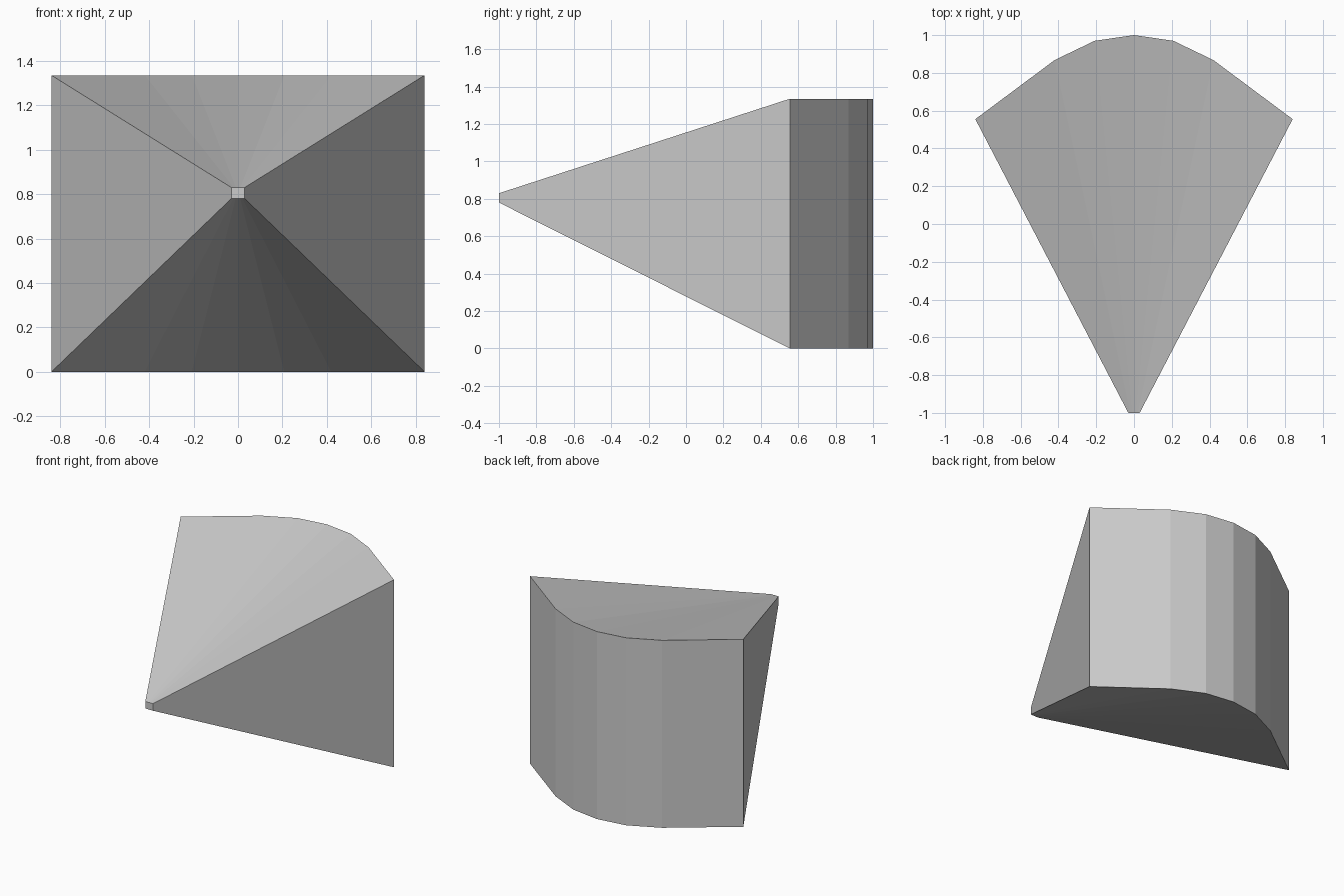
import bpy
import bmesh

cube = bpy.data.objects.get("Cube")
if cube:
    bpy.data.objects.remove(cube, do_unlink=True)

# Plain grey material
color = (0.6, 0.6, 0.6, 1.0)
grey = bpy.data.materials.new("plain_grey")
grey.use_nodes = True
grey.diffuse_color = color
grey.node_tree.nodes["Principled BSDF"].inputs["Base Color"].default_value = color

# Plan of the curved back wall, mirrored about the centre
half = [(0.84, 0.555), (0.42, 0.868), (0.208, 0.97)]
arc = [(-x, y) for x, y in half] + [(0, 1)] + half[::-1]

TIP_HALF_WIDTH = 0.03
TIP_LOW, TIP_HIGH = 0.78, 0.83
HEIGHT = 1.335
last = len(arc) - 1

bm = bmesh.new()


def row(points, z):
    return [bm.verts.new((x, y, z)) for x, y in points]


# Four matching rows: small front tip and tall curved back
tip = [(TIP_HALF_WIDTH * (2 * i / last - 1), -1) for i in range(last + 1)]
rows = [row(tip, TIP_LOW), row(tip, TIP_HIGH), row(arc, HEIGHT), row(arc, 0)]

# Skin around the rows: tip, top, back wall and underside
for a, b in zip(rows, rows[1:] + rows[:1]):
    for i in range(last):
        bm.faces.new((a[i], a[i + 1], b[i + 1], b[i]))

# Flat left and right sides
for i in (0, last):
    bm.faces.new([r[i] for r in rows])

bmesh.ops.recalc_face_normals(bm, faces=bm.faces)
mesh = bpy.data.meshes.new("wedge_block")
bm.to_mesh(mesh)
bm.free()
mesh.materials.append(grey)
block = bpy.data.objects.new("wedge_block", mesh)
bpy.context.collection.objects.link(block)
